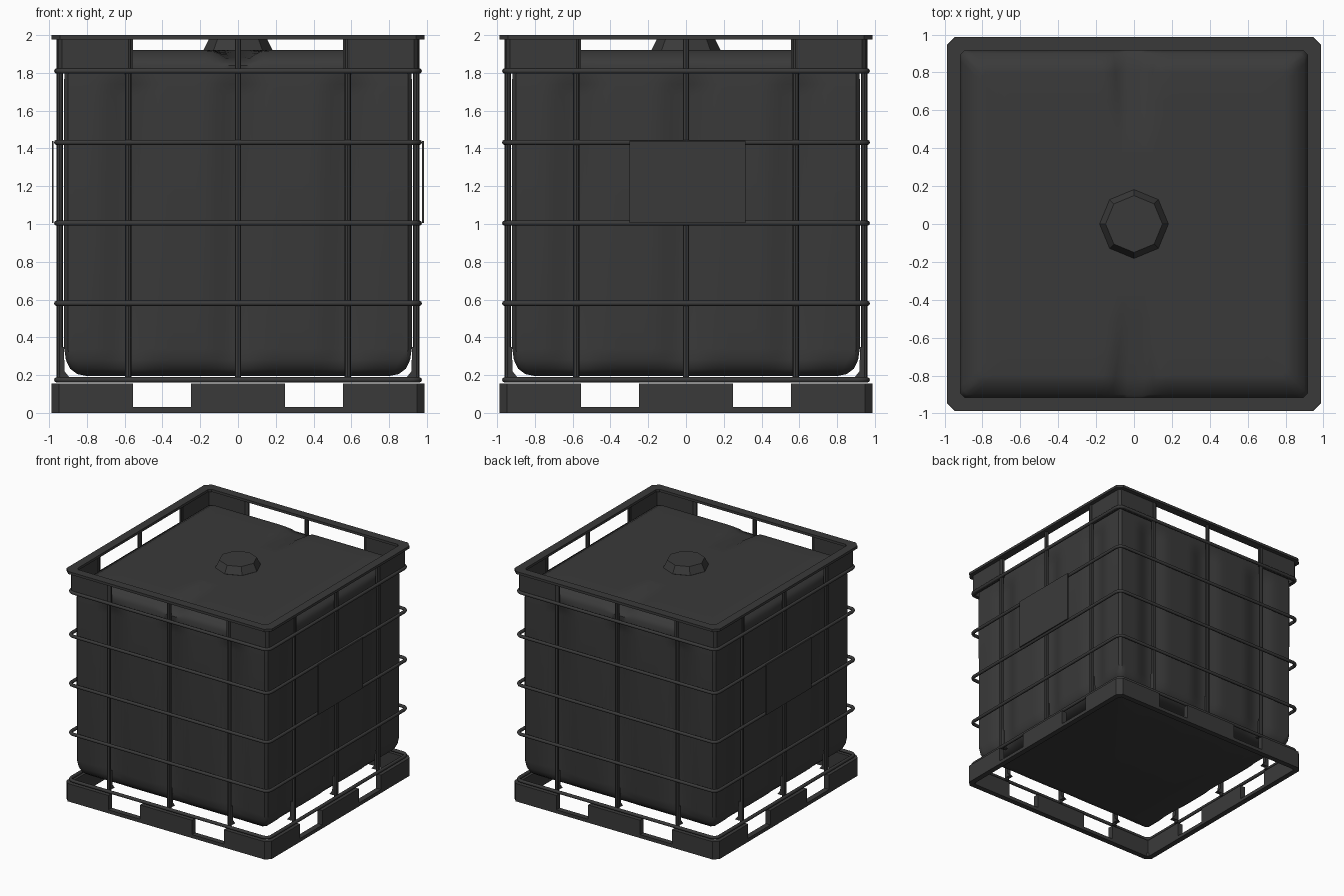
import bpy, bmesh, math
from mathutils import Matrix, Vector

if "Cube" in bpy.data.objects:
    bpy.data.objects.remove(bpy.data.objects["Cube"])

dark = bpy.data.materials.new("dark_grey")
dark.diffuse_color = (0.042, 0.042, 0.042, 1)
dark.use_nodes = True
dark.node_tree.nodes["Principled BSDF"].inputs["Base Color"].default_value = dark.diffuse_color
QUARTERS = [Matrix.Rotation(i * math.pi / 2, 4, 'Z') for i in range(4)]
POSTS = (-0.58, 0, 0.58)


def smooth_by_angle(ob, degrees):
    bpy.ops.object.select_all(action='DESELECT')
    bpy.context.view_layer.objects.active = ob
    ob.select_set(True)
    if ob.type == 'CURVE':
        bpy.ops.object.convert(target='MESH')
    bpy.ops.object.shade_smooth_by_angle(angle=math.radians(degrees))


def finish(name, bm, smooth=False):
    bmesh.ops.recalc_face_normals(bm, faces=bm.faces)
    me = bpy.data.meshes.new(name)
    bm.to_mesh(me)
    bm.free()
    ob = bpy.data.objects.new(name, me)
    bpy.context.collection.objects.link(ob)
    me.materials.append(dark)
    if smooth:
        smooth_by_angle(ob, 40)


def loft(bm, rings, closed=False):
    loops = [[bm.verts.new(p) for p in r] for r in rings]
    n = len(loops[0])
    for a, b in zip(loops, loops[1:] + (loops[:1] if closed else [])):
        for i in range(n):
            bm.faces.new((a[i], a[(i + 1) % n], b[(i + 1) % n], b[i]))
    if not closed:
        bm.faces.new(loops[0])
        bm.faces.new(loops[-1])


def prism(bm, pts, z0, z1, mat=Matrix()):
    loft(bm, [[mat @ Vector((x, y, z)) for x, y in pts] for z in (z0, z1)])


def square(r, c, z):
    # square outline with chamfered corners
    return [q @ Vector(p) for q in QUARTERS for p in ((r, r - c, z), (r - c, r, z))]


def frame(bm, ro, ri, c, z0, z1):
    ci = c - 0.025
    loft(bm, [square(ro, c, z0), square(ro, c, z1), square(ri, ci, z1), square(ri, ci, z0)], True)


def corner(ro, ri, end, c):
    return [(ro, end), (ro, ro - c), (ro - c, ro), (end, ro), (end, ri), (ri, ri), (ri, end)]


def box(x0, x1, y0, y1):
    return [(x0, y0), (x1, y0), (x1, y1), (x0, y1)]


# pallet skirt: low strip, four corner blocks, four middle blocks
bm = bmesh.new()
frame(bm, 0.987, 0.94, 0.04, 0, 0.03)
for q in QUARTERS:
    prism(bm, corner(0.987, 0.94, 0.555, 0.04), 0.03, 0.155, q)
    prism(bm, box(0.94, 0.987, -0.25, 0.25), 0.03, 0.155, q)
finish("pallet_skirt", bm)


# tank: fluted square section lofted through a rounded height profile
def bump(d, w):
    return 0.5 * (1 + math.cos(math.pi * d / w)) if d < w else 0


def tank_ring(r, z, depth):
    pts = []
    steps = 48
    e = r - 0.02
    for q in QUARTERS:
        for i in range(steps + 1):
            t = -e + 2 * e * i / steps
            cut = depth * bump(min(abs(t), abs(abs(t) - 0.58)), 0.18)
            p = q @ Vector((r - cut, t, z))
            # shallow channel across the top, deepening to front and back
            fade = min(max((abs(p.y) - 0.4) / 0.4, 0), 1) * min(max((z - 1.84) / 0.07, 0), 1)
            p.z -= 0.04 * fade * min(1, 1.6 * bump(abs(p.x), 0.15))
            pts.append(p)
    return pts


bm = bmesh.new()
profile = [(0.80, 0.195, 0), (0.85, 0.205, 0.003), (0.89, 0.235, 0.015), (0.911, 0.28, 0.028),
           (0.92, 0.34, 0.038), (0.921, 1.68, 0.038), (0.921, 1.74, 0.025), (0.919, 1.79, 0.006),
           (0.916, 1.84, 0), (0.90, 1.872, 0), (0.83, 1.916, 0), (0.80, 1.92, 0),
           (0.65, 1.92, 0), (0.5, 1.92, 0), (0.38, 1.92, 0)]
loft(bm, [tank_ring(*p) for p in profile])
finish("tank", bm, True)

# filler cap: octagonal tapered lid
bm = bmesh.new()
loft(bm, [[(r * math.cos(a * math.pi / 4), r * math.sin(a * math.pi / 4), z) for a in range(8)]
          for r, z in ((0.17, 1.91), (0.182, 1.922), (0.15, 1.985))])
finish("filler_cap", bm)

# top rim and corner plates
bm = bmesh.new()
frame(bm, 0.988, 0.915, 0.045, 1.978, 2.0)
finish("top_rim", bm)
bm = bmesh.new()
for q in QUARTERS:
    prism(bm, corner(0.953, 0.935, 0.555, 0.02), 1.80, 1.98, q)
finish("corner_plates", bm)

# horizontal cage rails: round tube with rounded corners
R, C = 0.96, 0.05
path = [q @ Vector((R - C + C * math.cos(k * math.pi / 8), R - C + C * math.sin(k * math.pi / 8), 0))
        for q in QUARTERS for k in range(5)]
for i, z in enumerate((0.175, 0.58, 1.005, 1.432, 1.81)):
    cu = bpy.data.curves.new("cage_rail", 'CURVE')
    cu.dimensions = '3D'
    cu.bevel_depth = 0.014
    cu.bevel_resolution = 2
    sp = cu.splines.new('POLY')
    sp.points.add(len(path) - 1)
    for p, v in zip(sp.points, path):
        p.co = (v.x, v.y, z, 1)
    sp.use_cyclic_u = True
    cu.materials.append(dark)
    ob = bpy.data.objects.new("cage_rail_%d" % (i + 1), cu)
    bpy.context.collection.objects.link(ob)
    smooth_by_angle(ob, 50)

# upright cage posts
bm = bmesh.new()
for q in QUARTERS:
    for t in POSTS:
        ring = [(0.944 + 0.017 * math.cos(a * math.pi / 4), t + 0.017 * math.sin(a * math.pi / 4))
                for a in range(8)]
        prism(bm, ring, 0.165, 1.985, q)
finish("cage_posts", bm, True)

# post feet: tapered gussets between post and tank
bm = bmesh.new()
foot = [(0.94, 0.185), (0.94, 0.35), (0.922, 0.35), (0.918, 0.22), (0.89, 0.185)]
for q in QUARTERS:
    for t in POSTS:
        loft(bm, [[q @ Vector((x, t + s, z)) for x, z in foot] for s in (-0.017, 0.017)])
finish("post_feet", bm)

# blank label plates on both sides
for name, x0, x1, y0, y1 in (("label_plate_right", 0.974, 0.984, -0.3, 0.315),
                             ("label_plate_left", -0.986, -0.976, -0.315, 0.3)):
    bm = bmesh.new()
    prism(bm, box(x0, x1, y0, y1), 1.005, 1.44)
    finish(name, bm)
